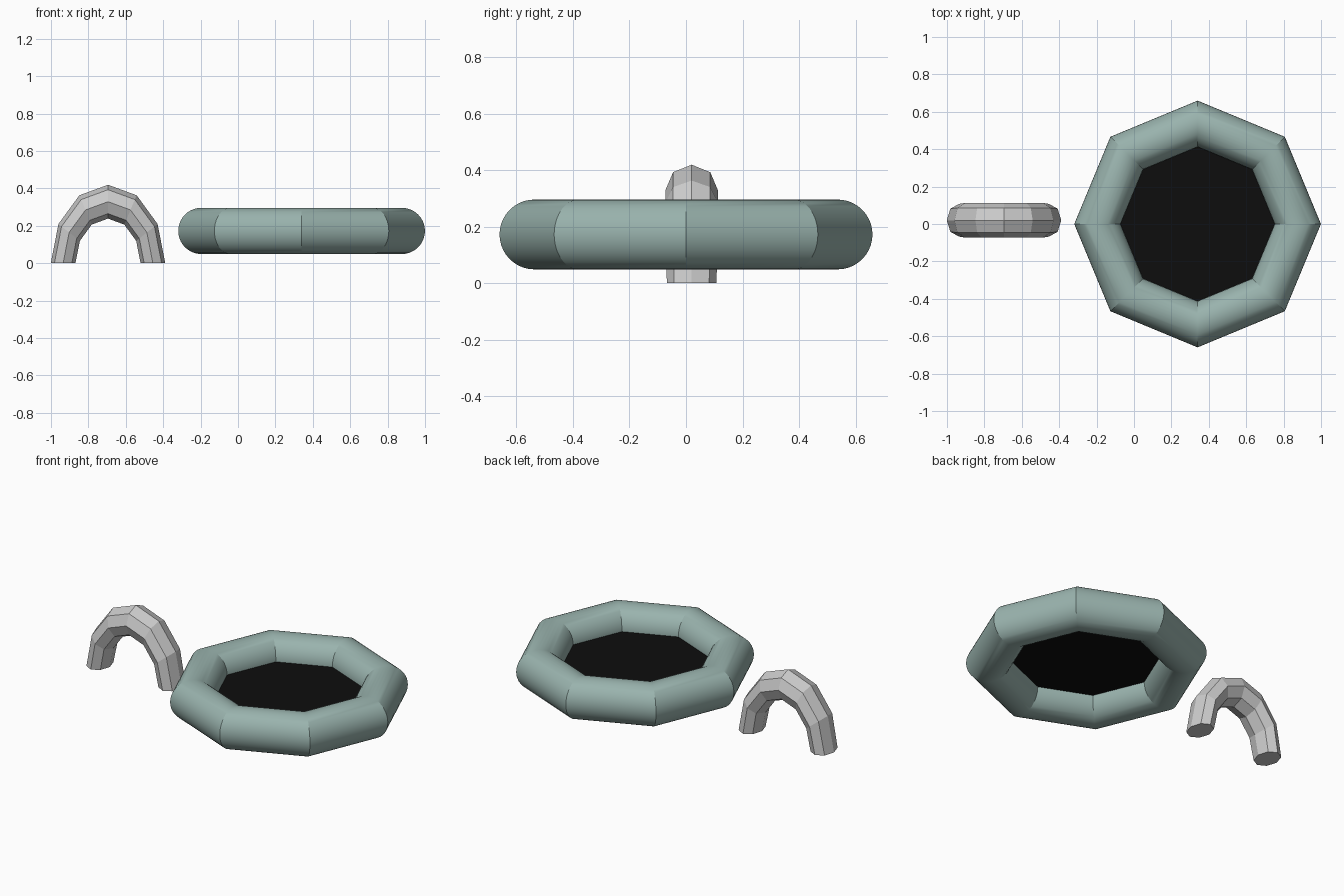
import bpy, bmesh
from math import sin, cos, pi

if "Cube" in bpy.data.objects:
    bpy.data.objects.remove(bpy.data.objects["Cube"])


def make_object(name, bm, color=None):
    bmesh.ops.recalc_face_normals(bm, faces=bm.faces)
    mesh = bpy.data.meshes.new(name)
    bm.to_mesh(mesh)
    bm.free()
    obj = bpy.data.objects.new(name, mesh)
    bpy.context.collection.objects.link(obj)
    if color:
        mat = bpy.data.materials.new(name + "_material")
        mat.diffuse_color = (*color, 1)
        mat.use_nodes = True
        mat.node_tree.nodes["Principled BSDF"].inputs["Base Color"].default_value = mat.diffuse_color
        mesh.materials.append(mat)
    return obj


def skin(bm, rings, closed):
    # Bridge consecutive rings of vertices; cap the ends of an open tube
    count, sides = len(rings), len(rings[0])
    for i in range(count if closed else count - 1):
        a, b = rings[i], rings[(i + 1) % count]
        for j in range(sides):
            k = (j + 1) % sides
            bm.faces.new((a[j], a[k], b[k], b[j]))
    if not closed:
        bm.faces.new(rings[0])
        bm.faces.new(rings[-1])


# Eight-sided inflated ring with a smooth round tube
CX, CZ, MAJOR, MINOR = 0.34, 0.1725, 0.536, 0.1235
bm = bmesh.new()
rings = []
for i in range(8):
    a = i * pi / 4
    ring = []
    for j in range(40):
        t = j * 2 * pi / 40
        r = MAJOR + MINOR * cos(t)
        ring.append(bm.verts.new((CX + r * cos(a), r * sin(a), CZ + MINOR * sin(t))))
    rings.append(ring)
skin(bm, rings, True)
tube = make_object("ring_tube", bm, (0.32, 0.45, 0.42))
bpy.context.view_layer.objects.active = tube
tube.select_set(True)
bpy.ops.object.shade_smooth_by_angle(angle=pi / 9)

# Dark panel filling the ring at mid height
bm = bmesh.new()
bm.faces.new([bm.verts.new((CX + 0.43 * cos(i * pi / 4), 0.43 * sin(i * pi / 4), CZ))
              for i in range(8)])
make_object("ring_panel", bm, (0.004, 0.004, 0.004))

# Faceted arch: half of a 12-step torus, stretched upward
bm = bmesh.new()
rings = []
for i in range(7):
    a = i * pi / 6
    depth = 0.0875 if i in (0, 6) else 0.093
    ring = []
    for j in range(8):
        t = j * pi / 4
        r = 0.24 + 0.066 * cos(t)
        ring.append(bm.verts.new((-0.695 + r * cos(a), 0.02 + depth * sin(t), 1.37 * r * sin(a))))
    rings.append(ring)
skin(bm, rings, False)
make_object("arch", bm)
